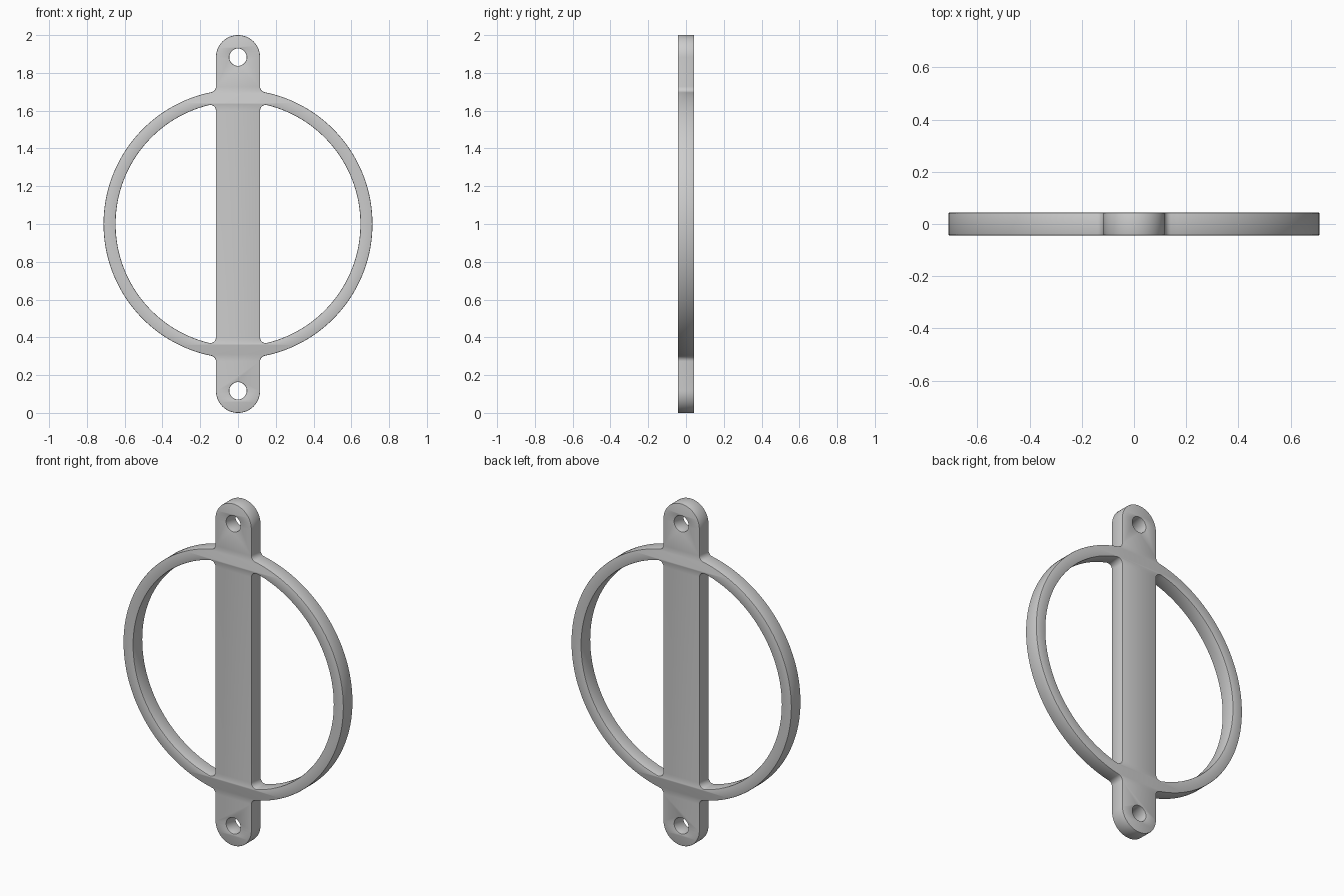
import bpy
from math import sin, cos, atan2, pi, hypot, sqrt, radians
from mathutils import Matrix

cube = bpy.data.objects.get("Cube")
if cube:
    bpy.data.objects.remove(cube)

BAR = 0.117              # half width of the bar, also its end radius
OUTER, INNER = 0.712, 0.648
FILLET = 0.03
HOLE = 0.046
HALF_DEPTH, EDGE = 0.0435, 0.004
END = 1 - BAR            # centre of each rounded end


def arc(cx, cy, r, a0, a1, n):
    return [(cx + r * cos(a0 + (a1 - a0) * i / n),
             cy + r * sin(a0 + (a1 - a0) * i / n)) for i in range(n + 1)]


def flip(points, sx, sy):
    return [(x * sx, y * sy) for x, y in points]


def tidy(points):
    """Drop repeated neighbours and make the loop counter-clockwise."""
    loop = [p for i, p in enumerate(points)
            if hypot(p[0] - points[i - 1][0], p[1] - points[i - 1][1]) > 1e-5]
    area = sum(loop[i - 1][0] * p[1] - p[0] * loop[i - 1][1] for i, p in enumerate(loop))
    return loop if area > 0 else loop[::-1]


# Outer outline: one quarter with ring, fillet, bar side and rounded end
fx = BAR + FILLET
fy = sqrt((OUTER + FILLET) ** 2 - fx ** 2)
join = atan2(fy, fx)
quarter = (arc(0, 0, OUTER, 0, join, 40)
           + arc(fx, fy, FILLET, join - pi, -pi, 6)
           + arc(0, END, BAR, 0, pi / 2, 14))
right = flip(quarter, 1, -1)[::-1] + quarter
outline = tidy(right + flip(right, -1, 1)[::-1])

# Half-round opening on each side of the bar
gy = sqrt((INNER - FILLET) ** 2 - fx ** 2)
join = atan2(gy, fx)
half = arc(0, 0, INNER, 0, join, 40) + arc(fx, gy, FILLET, join, pi, 8)
window = tidy(flip(half, 1, -1)[::-1] + half)
openings = [window, tidy(flip(window, -1, 1))]

# Screw hole at each end
openings += [tidy(arc(0, s * END, HOLE, 0, 2 * pi, 32)) for s in (-1, 1)]

# Flat filled profile with depth and slightly eased edges
curve = bpy.data.curves.new("profile", "CURVE")
curve.dimensions = "2D"
curve.fill_mode = "BOTH"
curve.extrude = HALF_DEPTH - EDGE
curve.bevel_depth = EDGE
curve.bevel_resolution = 1
curve.offset = -EDGE
for loop in [outline] + [hole[::-1] for hole in openings]:
    spline = curve.splines.new("POLY")
    spline.points.add(len(loop) - 1)
    for point, (x, y) in zip(spline.points, loop):
        point.co = (x, y, 0, 1)
    spline.use_cyclic_u = True

plate = bpy.data.objects.new("ring_and_bar", curve)
bpy.context.collection.objects.link(plate)
for obj in bpy.context.selected_objects:
    obj.select_set(False)
plate.select_set(True)
bpy.context.view_layer.objects.active = plate
bpy.ops.object.convert(target="MESH")
plate = bpy.context.object
plate.name = "ring_and_bar"

# Stand it upright on the ground
plate.data.transform(Matrix.Translation((0, 0, 1)) @ Matrix.Rotation(pi / 2, 4, "X"))

grey = bpy.data.materials.new("plain grey")
grey.use_nodes = True
colour = (0.6, 0.6, 0.6, 1)
grey.diffuse_color = colour
grey.node_tree.nodes["Principled BSDF"].inputs["Base Color"].default_value = colour
plate.data.materials.clear()
plate.data.materials.append(grey)

# Weld the seams between faces and sides
import bmesh
bm = bmesh.new()
bm.from_mesh(plate.data)
bmesh.ops.remove_doubles(bm, verts=bm.verts, dist=1e-5)
bmesh.ops.recalc_face_normals(bm, faces=bm.faces)
bm.to_mesh(plate.data)
bm.free()
bpy.ops.object.shade_smooth_by_angle(angle=radians(30))
